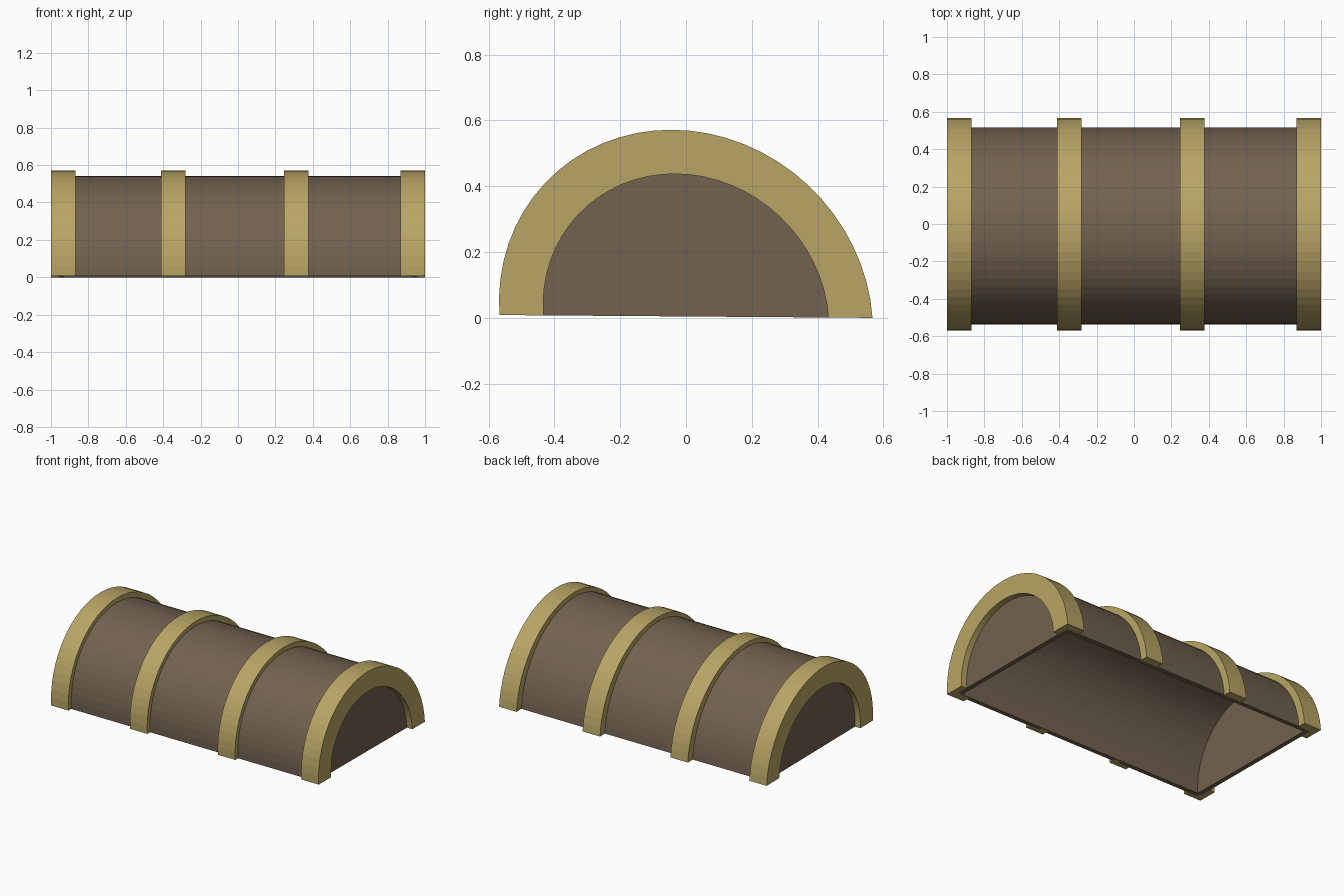
import bpy, bmesh, math

if "Cube" in bpy.data.objects:
    bpy.data.objects.remove(bpy.data.objects["Cube"])

N = 32           # facets across the arch
LEAN = -0.072    # forward lean of the arch


def material(name, rgb):
    m = bpy.data.materials.new(name)
    m.diffuse_color = (*rgb, 1)
    m.use_nodes = True
    m.node_tree.nodes["Principled BSDF"].inputs["Base Color"].default_value = m.diffuse_color
    return m


WOOD = material("brown_wood", (0.17, 0.122, 0.08))
BRASS = material("dull_brass", (0.48, 0.375, 0.13))


def arch(bm, x, ry, rz, cy=0.0):
    """Row of vertices along a slightly leaning, slightly tilted half ellipse."""
    row = []
    for i in range(N + 1):
        a = math.pi * i / N
        z = rz * math.sin(a)
        y = cy + ry * math.cos(a) + LEAN * z
        row.append(bm.verts.new((x, y, z + 0.004 - 0.0075 * y)))
    return row


def strip(bm, a, b):
    for i in range(N):
        bm.faces.new((a[i], a[i + 1], b[i + 1], b[i]))


def finish(bm, name, mat):
    bmesh.ops.recalc_face_normals(bm, faces=bm.faces)
    me = bpy.data.meshes.new(name)
    bm.to_mesh(me)
    bm.free()
    me.materials.append(mat)
    ob = bpy.data.objects.new(name, me)
    bpy.context.collection.objects.link(ob)


def hoop(name, section):
    """Sweep a closed (x, radius) section over the arch and cap both feet."""
    bm = bmesh.new()
    rows = [arch(bm, x, r, r) for x, r in section]
    for k, row in enumerate(rows):
        strip(bm, row, rows[(k + 1) % len(rows)])
    bm.faces.new([r[0] for r in rows])
    bm.faces.new([r[-1] for r in rows])
    finish(bm, name, BRASS)


# Hollow lid: outer and inner half barrels joined by a flat rim
bm = bmesh.new()
shells = []
for hx, ry, rz in ((0.96, 0.526, 0.536), (0.93, 0.497, 0.507)):
    a, b = (arch(bm, s * hx, ry, rz, -0.011) for s in (-1, 1))
    strip(bm, a, b)
    bm.faces.new(a)
    bm.faces.new(b)
    shells.append((a[0], b[0], b[-1], a[-1]))
outer, inner = shells
for k in range(4):
    j = (k + 1) % 4
    bm.faces.new((outer[k], outer[j], inner[j], inner[k]))
finish(bm, "lid_barrel", WOOD)

# End hoops: outer band plus a flange covering the barrel's edge
R, R_BAND, R_FLANGE = 0.567, 0.512, 0.433
for side, s in (("left", -1), ("right", 1)):
    hoop(side + "_end_hoop", [(s * 0.87, R), (s * 1.0, R), (s * 1.0, R_FLANGE),
                              (s * 0.96, R_FLANGE), (s * 0.96, R_BAND), (s * 0.87, R_BAND)])

# Middle hoops
for side, x in (("left", -0.346), ("right", 0.311)):
    hoop(side + "_middle_hoop", [(x - 0.065, R), (x + 0.065, R),
                                 (x + 0.065, R_BAND), (x - 0.065, R_BAND)])
